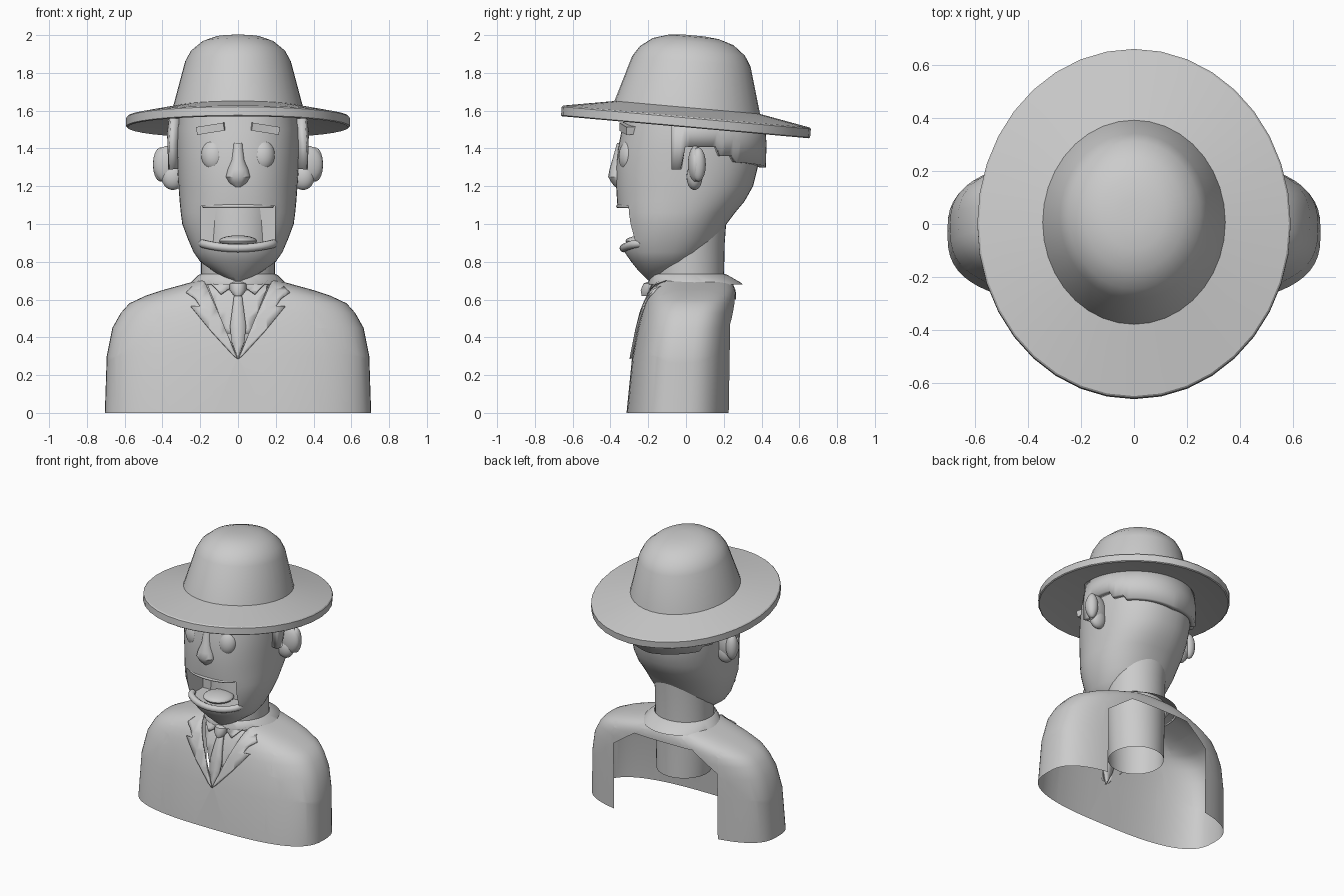
import bpy, bmesh, math
from mathutils import Vector, Matrix

if "Cube" in bpy.data.objects:
    bpy.data.objects.remove(bpy.data.objects["Cube"])

grey = bpy.data.materials.new("plain_grey")
grey.diffuse_color = (0.6, 0.6, 0.6, 1)
grey.use_nodes = True
grey.node_tree.nodes["Principled BSDF"].inputs["Base Color"].default_value = grey.diffuse_color


def finish(bm, name, angle=40, normals=True):
    if normals:
        bmesh.ops.recalc_face_normals(bm, faces=bm.faces)
    me = bpy.data.meshes.new(name)
    bm.to_mesh(me)
    bm.free()
    ob = bpy.data.objects.new(name, me)
    bpy.context.collection.objects.link(ob)
    me.materials.append(grey)
    bpy.ops.object.select_all(action='DESELECT')
    ob.select_set(True)
    bpy.context.view_layer.objects.active = ob
    bpy.ops.object.shade_smooth_by_angle(angle=math.radians(angle))
    return ob


def ring(z, hw, yf, yb, p=2.0, n=40):
    """Superellipse outline at height z, from half width, front and back."""
    pts = []
    for i in range(n):
        a = 2 * math.pi * i / n
        c, s = math.cos(a), math.sin(a)
        pts.append(Vector((hw * math.copysign(abs(c) ** (2 / p), c),
                           (yf + yb) / 2 + (yb - yf) / 2 * math.copysign(abs(s) ** (2 / p), s), z)))
    return pts


def loft(rings, caps=(True, True)):
    bm = bmesh.new()
    rows = [[bm.verts.new(p) for p in r] for r in rings]
    for a, b in zip(rows, rows[1:]):
        for i in range(len(a)):
            j = (i + 1) % len(a)
            bm.faces.new((a[i], a[j], b[j], b[i]))
    if caps[0]:
        bm.faces.new(rows[0])
    if caps[1]:
        bm.faces.new(rows[-1])
    return bm


def cut(bm, co, no):
    bmesh.ops.bisect_plane(bm, geom=bm.verts[:] + bm.edges[:] + bm.faces[:],
                           plane_co=co, plane_no=no, dist=1e-5)


def ball(name, loc, size, rot=(0, 0, 0)):
    bm = bmesh.new()
    bmesh.ops.create_uvsphere(bm, u_segments=24, v_segments=14, radius=1)
    for v in bm.verts:
        v.co = Vector([a * b for a, b in zip(v.co, size)])
    ob = finish(bm, name)
    ob.location, ob.rotation_euler = loc, rot
    return ob


# Jacket: open shell with a V neck and a large opening in the back
BODY = [(0, .705, -.315, .25), (.3, .695, -.285, .255), (.45, .665, -.255, .26),
        (.53, .62, -.235, .264), (.58, .575, -.218, .266), (.62, .49, -.2, .266),
        (.65, .4, -.185, .262), (.68, .29, -.17, .25), (.705, .2, -.155, .215)]
bm = loft([ring(*k, p=2.8, n=64) for k in BODY], (False, False))
bm.normal_update()
for sx in (-1, 1):
    cut(bm, (sx * .41, 0, 0), (1, 0, 0))
    cut(bm, (sx * .41, 0, .47), (sx * .13, 0, .18))
    cut(bm, (0, 0, .29), (sx * .41, 0, -.18))
cut(bm, (0, 0, .6), (0, 0, 1))
gone = []
for f in bm.faces:
    c = f.calc_center_median()
    back = c.y > .05 and abs(c.x) < .41 and c.z < .6 and (abs(c.x) - .41) * .13 + (c.z - .47) * .18 < 0
    vee = c.y < 0 and (c.z - .29) * .18 > abs(c.x) * .41
    if back or vee:
        gone.append(f)
bmesh.ops.delete(bm, geom=gone, context='FACES')
finish(bm, "jacket", 45)


def front(x, z):
    """Depth of the jacket front at x, z."""
    z = max(0, min(z, .7049))
    for a, b in zip(BODY, BODY[1:]):
        if a[0] <= z <= b[0]:
            t = (z - a[0]) / (b[0] - a[0])
            hw, yf, yb = [a[i] + t * (b[i] - a[i]) for i in (1, 2, 3)]
    k = max(0, 1 - min(1, abs(x) / hw) ** 2.8) ** (1 / 2.8)
    return (yf + yb) / 2 - (yb - yf) / 2 * k


def plate(name, pts, off, thick, mirror=False):
    """Cloth piece lying along the jacket front."""
    bm = bmesh.new()
    bm.faces.new([bm.verts.new((x, 0, z)) for x, z in pts])
    for i in range(-5, 6):
        cut(bm, (i * .05, 0, 0), (1, 0, 0))
    for i in range(5, 15):
        cut(bm, (0, 0, i * .05), (0, 0, 1))
    for v in bm.verts:
        v.co.y = front(v.co.x, v.co.z) + off
    bm.normal_update()
    for f in bm.faces:
        if f.normal.y > 0:
            f.normal_flip()
    ob = finish(bm, name, 40, False)
    m = ob.modifiers.new("thickness", 'SOLIDIFY')
    m.thickness, m.offset = thick, -1
    if mirror:
        ob.modifiers.new("mirror", 'MIRROR')
    return ob


plate("lapel", [(.002, .285), (.03, .31), (.14, .43), (.25, .565), (.2, .565), (.23, .61),
                (.275, .64), (.2, .715), (.17, .68), (.09, .5)], -.012, .012, True)
plate("shirt_front", [(-.17, .7), (-.06, .42), (.06, .42), (.17, .7)], .025, .005)
plate("tie", [(0, .29), (.035, .38), (.042, .46), (.02, .63), (-.02, .63), (-.042, .46), (-.035, .38)],
      -.005, .02)
plate("shirt_collar_point", [(.02, .68), (.09, .63), (.17, .715), (.06, .71)], -.012, .01, True)
finish(loft([ring(.62, .022, -.235, -.17, n=16), ring(.65, .045, -.24, -.15, n=16),
             ring(.685, .045, -.225, -.14, n=16), ring(.695, .03, -.2, -.14, n=16)]), "tie_knot")

# Neck tube and its collar
finish(loft([ring(.33, .18, -.16, .2), ring(.7, .195, -.17, .2), ring(.9, .195, -.17, .205),
             ring(1.1, .21, -.15, .22)], (False, False)), "neck")
finish(loft([ring(.69, .205, -.18, .21), ring(.735, .2, -.175, .205), ring(.73, .21, -.185, .22),
             ring(.69, .25, -.2, .29), ring(.68, .25, -.2, .3)], (False, False)), "collar")

# Head with an open mouth
HEAD = [(.7, .03, -.2, -.12), (.72, .08, -.22, -.05), (.75, .13, -.25, 0), (.8, .2, -.29, .06),
        (.85, .235, -.325, .12), (.92, .265, -.34, .17), (1, .295, -.35, .215), (1.06, .303, -.36, .26),
        (1.12, .309, -.365, .31), (1.2, .315, -.37, .355), (1.3, .322, -.37, .38), (1.4, .325, -.36, .39),
        (1.5, .325, -.34, .38), (1.6, .31, -.32, .36)]
head = finish(loft([ring(*k, p=2.25, n=48) for k in HEAD]), "head")
bm = bmesh.new()
bmesh.ops.create_cube(bm, size=1, matrix=Matrix.Translation((0, -.35, .99)) @ Matrix.Diagonal((.39, .46, .21, 1)))
cutter = finish(bm, "mouth_cutter")
mod = head.modifiers.new("mouth", 'BOOLEAN')
mod.operation, mod.object, mod.solver = 'DIFFERENCE', cutter, 'EXACT'
bpy.context.view_layer.objects.active = head
bpy.ops.object.modifier_apply(modifier="mouth")
bpy.data.objects.remove(cutter)
bpy.context.view_layer.objects.active = head
head.select_set(True)
bpy.ops.object.shade_smooth_by_angle(angle=math.radians(40))


def lip(name, z, r, ry, cy, thick, lift):
    """Curved tube around the front of the mouth."""
    cu = bpy.data.curves.new(name, 'CURVE')
    cu.dimensions, cu.bevel_depth, cu.bevel_resolution, cu.use_fill_caps = '3D', thick, 3, True
    sp = cu.splines.new('POLY')
    sp.points.add(14)
    for i, p in enumerate(sp.points):
        a = math.pi * (i / 14)
        p.co = (r * math.cos(a), cy - ry * math.sin(a), z + lift * abs(math.cos(a)) ** 2, 1)
    ob = bpy.data.objects.new(name, cu)
    bpy.context.collection.objects.link(ob)
    cu.materials.append(grey)


lip("lower_lip", .872, .19, .09, -.24, .022, .025)
lip("upper_lip", 1.094, .18, .09, -.27, .01, 0)
ball("tongue", (0, -.22, .91), (.1, .1, .03))

# Face details
finish(loft([ring(1.195, .02, -.375, -.32, n=16), ring(1.22, .05, -.395, -.32, n=16),
             ring(1.25, .064, -.412, -.32, n=16), ring(1.29, .055, -.405, -.32, n=16),
             ring(1.34, .034, -.39, -.32, n=16), ring(1.43, .025, -.365, -.32, n=16)]), "nose")
for sx, side in ((-1, "left"), (1, "right")):
    ball(side + "_eye", (sx * .127, -.298, 1.365), (.068, .058, .088), (math.radians(-8), 0, 0))
    bm = bmesh.new()
    bmesh.ops.create_cube(bm, size=1, matrix=Matrix.Translation((sx * .14, -.305, 1.505))
                          @ Matrix.Rotation(sx * math.radians(9), 4, 'Y')
                          @ Matrix.Rotation(sx * math.radians(14), 4, 'Z')
                          @ Matrix.Diagonal((.15, .06, .042, 1)))
    finish(bm, side + "_eyebrow", 30)
    # Ear: rounded upright plate with a thicker rim
    ball(side + "_ear", (sx * .365, .05, 1.315), (.085, .04, .1))
    ball(side + "_ear_lobe", (sx * .345, .045, 1.25), (.06, .042, .07))
    ball(side + "_ear_rim", (sx * .41, .065, 1.315), (.04, .04, .09))

# Hair: band from sideburn to sideburn with a stepped lower edge
bm = bmesh.new()
rows = []
for i in range(61):
    a = math.radians(-14 + 208 * i / 60)
    x, y = .35 * math.cos(a), .02 + .38 * math.sin(a)
    low = 1.29 if y < -.01 else 1.41 if y < .17 else 1.36 if y < .24 else 1.3 + .03 * abs(x) / .3
    rows.append([bm.verts.new((x * s, y * s, z)) for s, z in ((1, low), (1.01, (low + 1.55) / 2), (.98, 1.56))])
for a, b in zip(rows, rows[1:]):
    for k in (0, 1):
        bm.faces.new((a[k], b[k], b[k + 1], a[k + 1]))
bmesh.ops.recalc_face_normals(bm, faces=bm.faces)
hair = finish(bm, "hair", 40)
mod = hair.modifiers.new("thickness", 'SOLIDIFY')
mod.thickness, mod.offset = .045, 0

# Hat: sloping brim and domed crown, tipped back
HAT = [(.02, .33, .37), (-.03, .585, .655), (-.025, .592, .662), (.02, .592, .662), (.027, .585, .655),
       (.075, .345, .387), (.32, .28, .315), (.375, .25, .28), (.425, .19, .215), (.45, .12, .135),
       (.458, .05, .055)]
hat = finish(loft([ring(z, x, -y, y, n=36) for z, x, y in HAT]), "hat", 24)
hat.location = (0, 0, 1.542)
hat.rotation_euler = (math.radians(-5.1), 0, 0)
